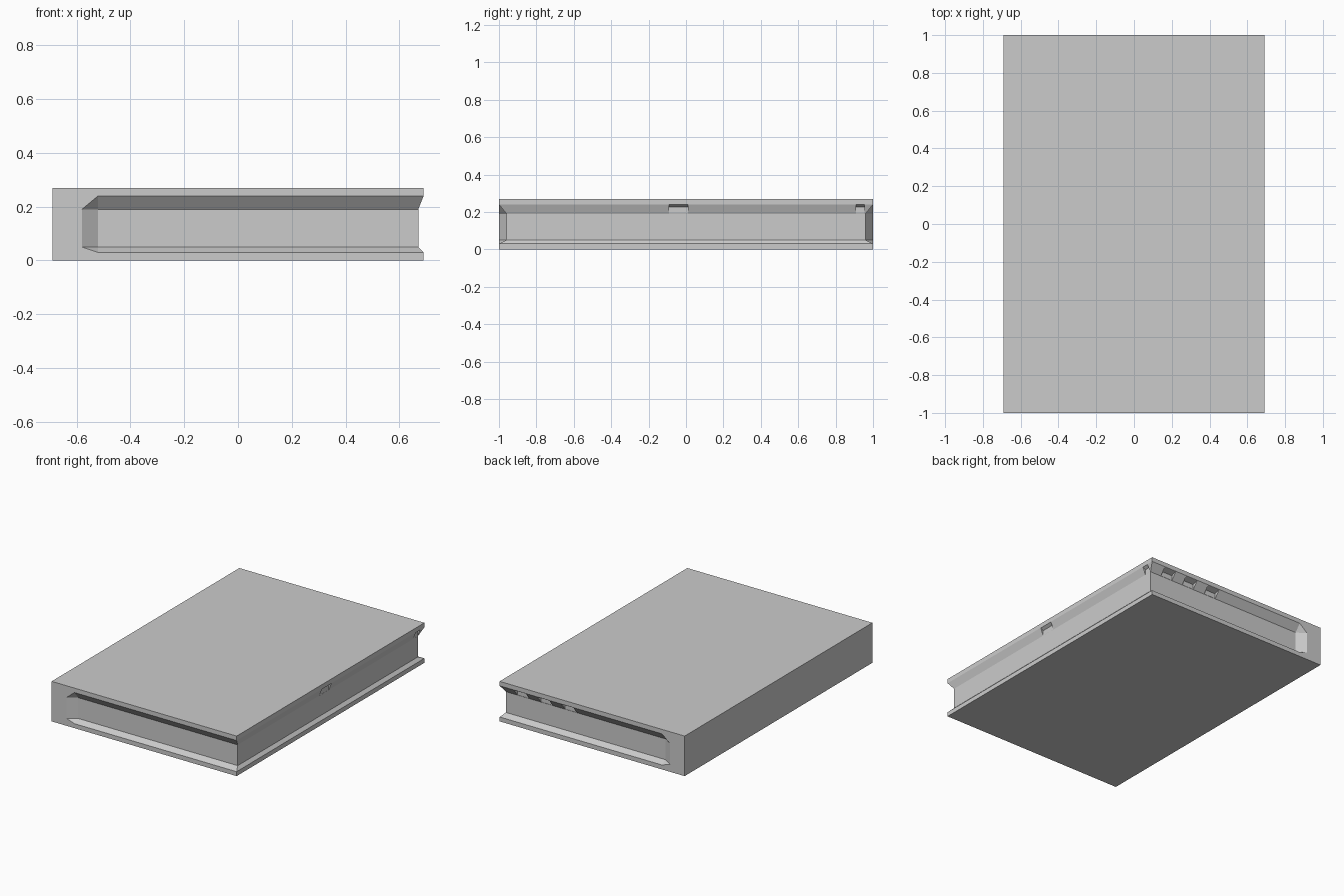
import bpy, bmesh

if "Cube" in bpy.data.objects:
    bpy.data.objects.remove(bpy.data.objects["Cube"])


def new_object(name, bm):
    bmesh.ops.recalc_face_normals(bm, faces=bm.faces)
    mesh = bpy.data.meshes.new(name)
    bm.to_mesh(mesh)
    bm.free()
    obj = bpy.data.objects.new(name, mesh)
    bpy.context.collection.objects.link(obj)
    return obj


def loft(name, rings):
    bm = bmesh.new()
    loops = [[bm.verts.new(p) for p in ring] for ring in rings]
    n = len(loops[0])
    for a, b in zip(loops, loops[1:]):
        for i in range(n):
            j = (i + 1) % n
            bm.faces.new((a[i], a[j], b[j], b[i]))
    bm.faces.new(loops[0])
    bm.faces.new(loops[-1])
    bmesh.ops.remove_doubles(bm, verts=bm.verts, dist=0.0005)
    return new_object(name, bm)


def outline(z, hinge, inner, fore, end):
    """Symmetric book outline at one height; spine is on -x."""
    half = [(-0.69, -1), (hinge, -1), (inner, -end), (fore, -end)]
    pts = half + [(x, -y) for x, y in reversed(half)]
    return [(x, y, z) for x, y in pts]


# Book: solid spine, overhanging covers sloping in to a recessed page block
book = loft("book_body", [
    outline(0.00, -0.52, -0.52, 0.69, 1.0),
    outline(0.03, -0.52, -0.52, 0.69, 1.0),
    outline(0.05, -0.58, -0.52, 0.67, 0.96),
    outline(0.19, -0.58, -0.52, 0.67, 0.96),
    outline(0.24, -0.52, -0.52, 0.69, 1.0),
    outline(0.27, -0.52, -0.52, 0.69, 1.0),
])


# Small notches cut into the sloping underside of the top cover
def notch(name, centre, width, base, depth, on_back):
    profile = [(-0.0005, 0.226), (depth, 0.239), (depth + 0.02, 0.239),
               (depth + 0.02, 0.191), (-0.0005, 0.191)]
    rings = []
    for t in (centre - width / 2, centre + width / 2):
        rings.append([(t, base + d, z) if on_back else (base + d, t, z)
                      for d, z in profile])
    cutter = loft(name, rings)
    cutter.hide_render = True
    cutter.hide_set(True)
    return cutter


cutters = [notch("side_notch_cutter", c, w, 0.67, 0.02, False)
           for c, w in ((-0.04, 0.10), (0.932, 0.045))]
cutters += [notch("back_notch_cutter", x, 0.09, 0.96, 0.04, True)
            for x in (0.54, 0.365, 0.185)]

for cutter in cutters:
    mod = book.modifiers.new("notch", 'BOOLEAN')
    mod.operation = 'DIFFERENCE'
    mod.solver = 'EXACT'
    mod.object = cutter

# Bake the cuts and drop the helpers
bpy.context.view_layer.update()
graph = bpy.context.evaluated_depsgraph_get()
baked = bpy.data.meshes.new_from_object(book.evaluated_get(graph))
book.modifiers.clear()
book.data = baked
for cutter in cutters:
    bpy.data.objects.remove(cutter)
